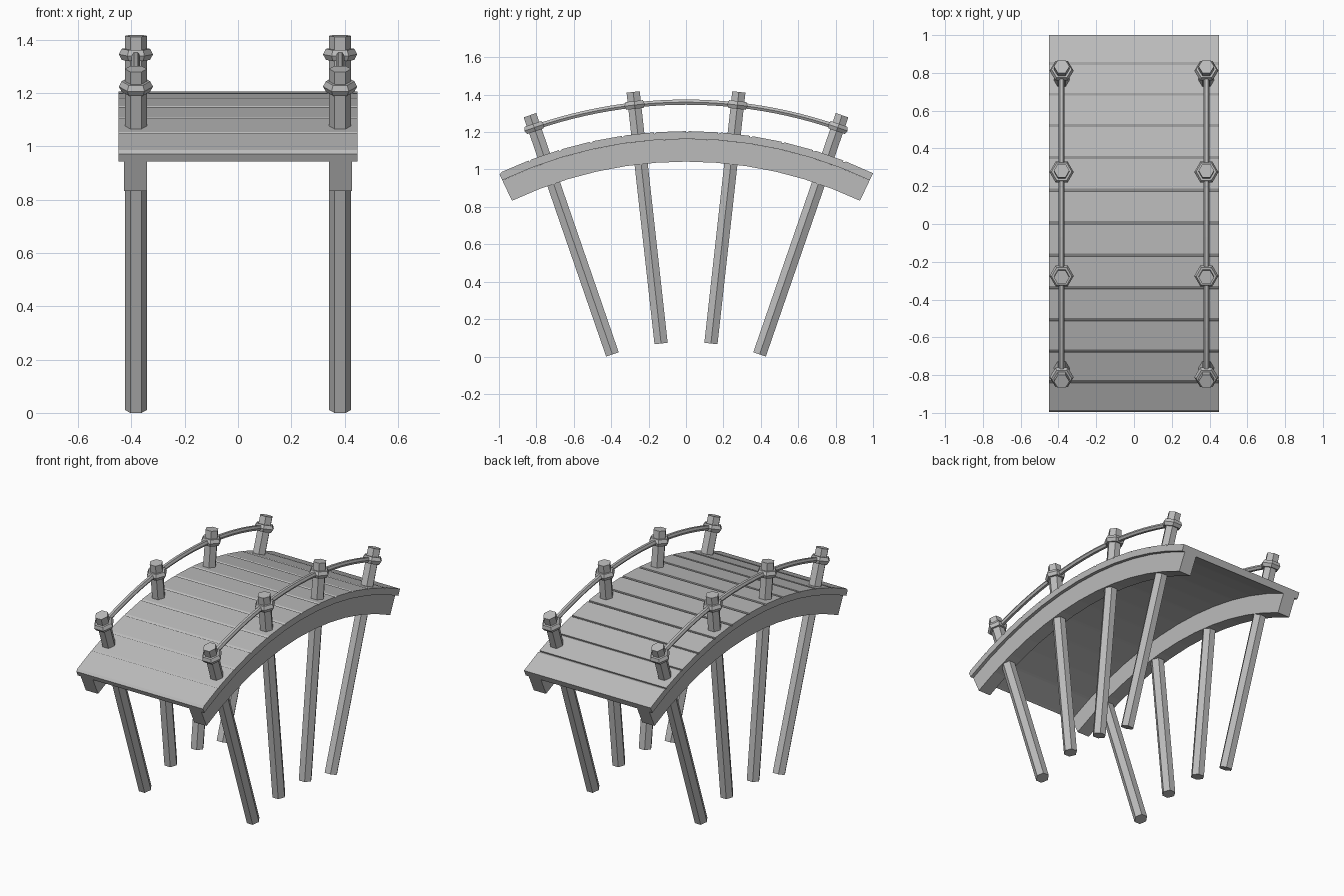
import bpy, bmesh, math
from mathutils import Matrix, Vector

cube = bpy.data.objects.get("Cube")
if cube:
    bpy.data.objects.remove(cube, do_unlink=True)

# Everything follows one arc in the y-z plane
CENTRE_Z = -1.13
R_DECK, R_UNDER, R_BEAM, R_RAIL = 2.335, 2.293, 2.172, 2.49
HALF = math.radians(25.36)
PLANKS = 12
STEP = 2 * HALF / PLANKS
POST_X = 0.383

grey = bpy.data.materials.new("weathered_grey")
grey.use_nodes = True
grey.diffuse_color = (0.5, 0.5, 0.5, 1)
grey.node_tree.nodes["Principled BSDF"].inputs["Base Color"].default_value = (0.5, 0.5, 0.5, 1)


def arc(radius, angle):
    return (radius * math.sin(angle), CENTRE_Z + radius * math.cos(angle))


def finish(name, bm):
    bmesh.ops.recalc_face_normals(bm, faces=bm.faces)
    mesh = bpy.data.meshes.new(name)
    bm.to_mesh(mesh)
    bm.free()
    mesh.materials.append(grey)
    obj = bpy.data.objects.new(name, mesh)
    bpy.context.collection.objects.link(obj)
    return obj


def band(name, upper, lower, x0, x1):
    """Extrude the strip between two y-z lines along x."""
    bm = bmesh.new()
    rows = []
    for x in (x0, x1):
        rows.append([[bm.verts.new((x, y, z)) for y, z in line] for line in (upper, lower)])
    (ua, la), (ub, lb) = rows
    for i in range(len(upper) - 1):
        j = i + 1
        for a, b, c, d in ((ua[i], ua[j], ub[j], ub[i]), (la[i], la[j], lb[j], lb[i]),
                           (ua[i], ua[j], la[j], la[i]), (ub[i], ub[j], lb[j], lb[i])):
            bm.faces.new((a, b, c, d))
    for i in (0, -1):
        bm.faces.new((ua[i], ub[i], lb[i], la[i]))
    return finish(name, bm)


def lathe_hex(name, profile, matrix, closed=False):
    """Six-sided turned part with its points facing sideways."""
    bm = bmesh.new()
    rings = []
    for r, h in profile:
        rings.append([bm.verts.new(matrix @ Vector((r * math.cos(k * math.pi / 3),
                                                    r * math.sin(k * math.pi / 3), h)))
                      for k in range(6)])
    pairs = list(zip(rings, rings[1:]))
    if closed:
        pairs.append((rings[-1], rings[0]))
    else:
        bm.faces.new(rings[0])
        bm.faces.new(rings[-1])
    for a, b in pairs:
        for k in range(6):
            n = (k + 1) % 6
            bm.faces.new((a[k], a[n], b[n], b[k]))
    return finish(name, bm)


# Deck: flat planks, each with a chamfered leading edge
upper, lower = [], []
for i in range(PLANKS):
    a = -HALF + i * STEP
    for radius, angle in ((R_DECK - 0.009, a), (R_DECK, a + 0.007), (R_DECK, a + STEP)):
        upper.append(arc(radius, angle))
        lower.append(arc(R_UNDER, angle))
band("plank_deck", upper, lower, -0.449, 0.449)

# Arched side beams
angles = [-HALF + i * STEP for i in range(PLANKS + 1)]
for side, label in ((-1, "right"), (1, "left")):
    band(label + "_beam", [arc(R_UNDER, a) for a in angles],
         [arc(R_BEAM, a) for a in angles], side * 0.341, side * 0.428)

    # Posts fan out from the arc centre, each with a rope collar
    for n in range(4):
        a = (n - 1.5) * HALF / 2
        m = Matrix.Translation((side * POST_X, 0, CENTRE_Z)) @ Matrix.Rotation(-a, 4, "X")
        lathe_hex(f"{label}_post_{n + 1}", [(0.041, 1.207), (0.041, 2.56)], m)
        ring = [(0.043 + 0.021 * math.cos(t * math.pi / 3),
                 R_RAIL + 0.024 * math.sin(t * math.pi / 3)) for t in range(6)]
        lathe_hex(f"{label}_collar_{n + 1}", ring, m, closed=True)

    # Rope rail: a hexagonal section swept along the arc
    bm = bmesh.new()
    rings = []
    for s in range(25):
        a = (s / 24 - 0.5) * 1.5 * HALF
        ring = []
        for k in range(6):
            t = k * math.pi / 3
            y, z = arc(R_RAIL + 0.016 * math.sin(t), a)
            ring.append(bm.verts.new((side * POST_X + 0.016 * math.cos(t), y, z)))
        rings.append(ring)
    for p, q in zip(rings, rings[1:]):
        for k in range(6):
            n = (k + 1) % 6
            bm.faces.new((p[k], p[n], q[n], q[k]))
    bm.faces.new(rings[0])
    bm.faces.new(rings[-1])
    finish(label + "_rope_rail", bm)
